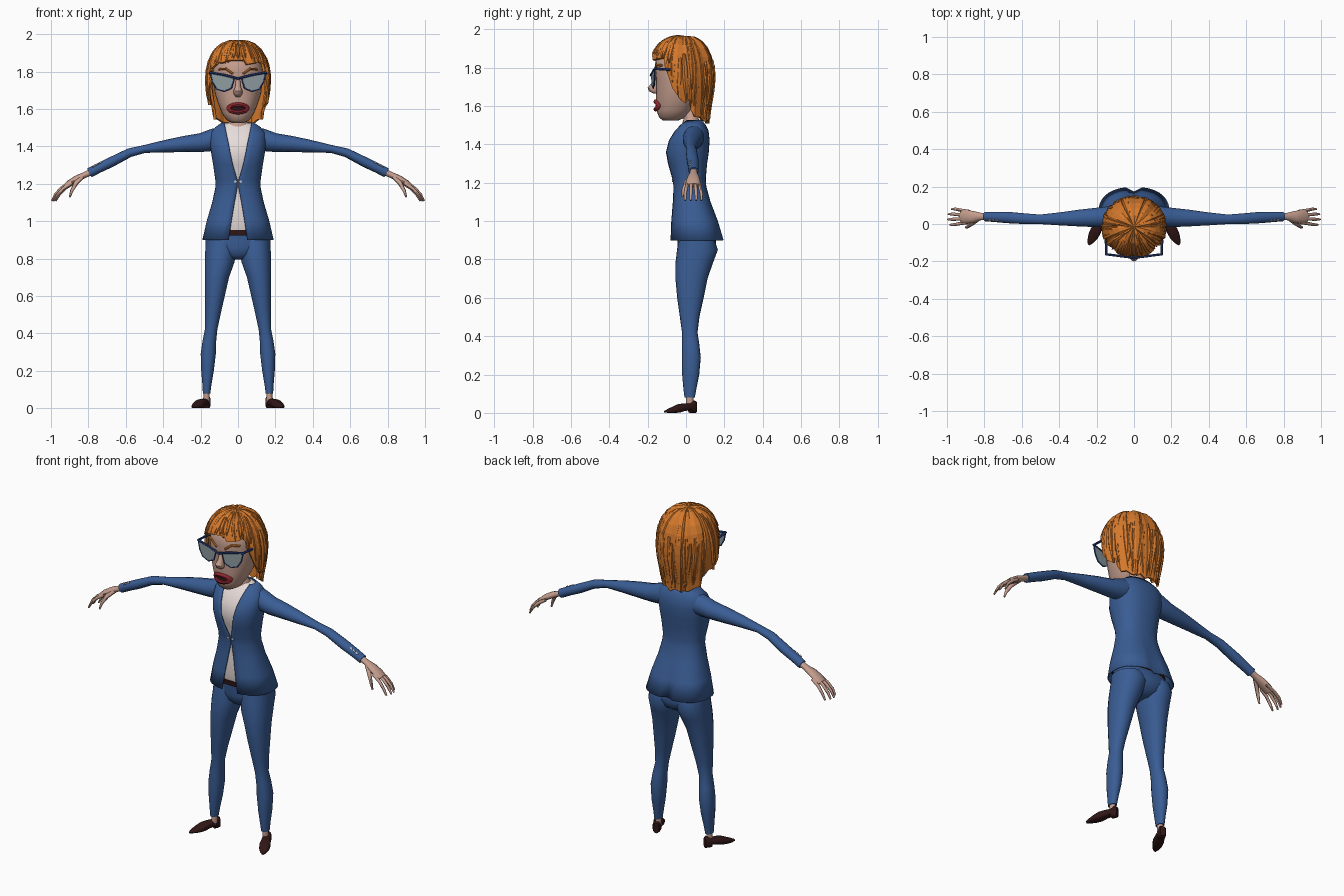
import bpy, bmesh, math, random
from mathutils import Vector as V

if "Cube" in bpy.data.objects:
    bpy.data.objects.remove(bpy.data.objects["Cube"])

random.seed(4)


def material(name, r, g, b):
    m = bpy.data.materials.new(name)
    m.diffuse_color = (r, g, b, 1)
    m.use_nodes = True
    m.node_tree.nodes["Principled BSDF"].inputs["Base Color"].default_value = m.diffuse_color
    return m


BLUE = material("suit_blue", .042, .11, .30)
ORANGE = material("hair_orange", .66, .19, .025)
SKIN = material("skin", .56, .34, .27)
SHIRT = material("shirt_cream", .85, .76, .74)
LENS = material("lens_grey", .27, .33, .35)
FRAME = material("frame_navy", .02, .05, .2)
LIP = material("lip_red", .27, .02, .028)
DARK = material("dark_brown", .03, .008, .008)
GREY = material("button_grey", .5, .52, .55)


def finish(name, bm, mat, mirror=False, smooth=True, thick=0):
    bmesh.ops.remove_doubles(bm, verts=bm.verts, dist=1e-5)
    bmesh.ops.recalc_face_normals(bm, faces=bm.faces)
    me = bpy.data.meshes.new(name)
    bm.to_mesh(me)
    bm.free()
    me.materials.append(mat)
    if smooth:
        me.shade_smooth()
        me.set_sharp_from_angle(angle=math.radians(45))
    ob = bpy.data.objects.new(name, me)
    bpy.context.collection.objects.link(ob)
    if thick:
        s = ob.modifiers.new("thickness", 'SOLIDIFY')
        s.thickness, s.offset = thick, 0
    if mirror:
        ob.modifiers.new("mirror", 'MIRROR').use_mirror_merge = False
    return ob


def oval(a, p):
    s, c = math.sin(a), math.cos(a)
    f = lambda k: math.copysign(abs(k) ** (2 / p), k)
    return f(s), f(c)


def skin_rows(bm, rows, closed=True, caps=True):
    vs = [[bm.verts.new(q) for q in r] for r in rows]
    n = len(vs[0])
    for a, b in zip(vs, vs[1:]):
        for j in range(n if closed else n - 1):
            k = (j + 1) % n
            bm.faces.new((a[j], a[k], b[k], b[j]))
    if caps:
        bm.faces.new(vs[0])
        bm.faces.new(vs[-1])


def loft(bm, frames, n=16, p=2):
    """Frames are (centre, half-axis u, half-axis v)."""
    rows = []
    for c, u, v in frames:
        o = [oval(2 * math.pi * j / n, p) for j in range(n)]
        rows.append([c + u * s + v * k for s, k in o])
    skin_rows(bm, rows)


def upright(name, rows, mat, n=20, p=2, mirror=False):
    """Rows are (z, half width, front y, back y, optional centre x)."""
    bm = bmesh.new()
    loft(bm, [(V((r[4] if len(r) > 4 else 0, (r[2] + r[3]) / 2, r[0])),
               V((r[1], 0, 0)), V((0, (r[2] - r[3]) / 2, 0))) for r in rows], n, p)
    return finish(name, bm, mat, mirror)


def limb(bm, rows, n=14):
    """Rows are (x, y, z, radius across y, radius across path)."""
    pts = [V(r[:3]) for r in rows]
    fr = []
    for i, r in enumerate(rows):
        t = pts[min(i + 1, len(pts) - 1)] - pts[max(i - 1, 0)]
        fr.append((pts[i], V((0, r[3], 0)), V((-t.z, 0, t.x)).normalized() * r[4]))
    loft(bm, fr, n)


# Jacket: open-fronted shell; last value is half the gap at the front
torso = [(.90, .188, -.08, .195, .05), (1.0, .165, -.075, .165, .035), (1.1, .135, -.066, .125, .018),
         (1.18, .118, -.062, .103, .003), (1.22, .118, -.068, .10, .003), (1.30, .130, -.092, .107, .027),
         (1.36, .140, -.104, .116, .04), (1.42, .148, -.09, .12, .051), (1.47, .145, -.06, .115, .062),
         (1.50, .12, -.034, .10, .068), (1.525, .085, -.012, .08, .073)]
bm = bmesh.new()
rows = []
for z, w, f, b, g in torso:
    a0 = math.asin((g / w) ** 1.2)
    row = []
    for j in range(33):
        x, y = oval(a0 + (2 * math.pi - 2 * a0) * j / 32, 2.4)
        vent = max(0, 1.1 - z) * .12 if j == 16 else 0
        row.append((x * w, (f + b) / 2 - y * (b - f) / 2 - vent, z))
    rows.append(row)
skin_rows(bm, rows, closed=False, caps=False)
finish("jacket", bm, BLUE, thick=.006)
upright("shirt", [(.945, .15, -.055, .13)] + [(z, w - .009, f + .009, b - .009) for z, w, f, b, g in torso[1:]],
        SHIRT, 32, 2.4)

# Sleeves, cuff buttons and front button
bm = bmesh.new()
limb(bm, [(.06, .045, 1.445, .05, .06), (.13, .04, 1.435, .056, .06), (.2, .035, 1.42, .053, .05),
          (.29, .032, 1.412, .046, .043), (.38, .028, 1.402, .037, .034), (.5, .025, 1.386, .026, .021),
          (.58, .028, 1.366, .029, .024), (.68, .035, 1.315, .031, .027), (.745, .038, 1.284, .028, .026),
          (.795, .04, 1.258, .026, .026)])
finish("sleeves", bm, BLUE, True)
bm = bmesh.new()
for i in range(3):
    c = V((.735 + i * .018, .022, 1.311 - i * .0088))
    loft(bm, [(c + V((0, k, -k)), V((.007, 0, -.0035)), V((0, .004, .004))) for k in (.004, -.004)], 8)
finish("cuff_buttons", bm, GREY, True)
bm = bmesh.new()
for x in (-.014, .014):
    loft(bm, [(V((x, y, 1.212)), V((.008, 0, 0)), V((0, 0, .007))) for y in (-.064, -.074)], 10)
finish("front_buttons", bm, GREY)

# Hands: palm, four fingers and thumb
bm = bmesh.new()
limb(bm, [(.78, .04, 1.265, .019, .018), (.82, .04, 1.247, .02, .016), (.86, .038, 1.228, .032, .018),
          (.90, .038, 1.205, .036, .016), (.925, .038, 1.187, .032, .012)], 12)
for y, dx, spread in ((.008, -.012, -.012), (.028, 0, -.003), (.048, -.003, .005), (.067, -.02, .013)):
    limb(bm, [(.90 + dx, y, 1.205, .009, .010), (.945 + dx, y + spread * .5, 1.176, .009, .009),
              (.976 + dx, y + spread, 1.143, .008, .008), (.995 + dx, y + spread, 1.108, .005, .005)], 8)
limb(bm, [(.83, .028, 1.24, .012, .013), (.865, .002, 1.205, .012, .012),
          (.888, -.014, 1.165, .009, .009), (.90, -.018, 1.128, .005, .005)], 8)
finish("hands", bm, SKIN, True)

# Trousers and belt
upright("trouser_hips", [(.795, .04, -.01, .10), (.82, .10, -.035, .14), (.86, .155, -.045, .158),
                         (.90, .17, -.043, .155), (.93, .162, -.048, .14)], BLUE, 24, 2.3)
upright("trouser_legs", [(.90, .085, -.04, .15, .089), (.85, .085, -.047, .166, .091), (.78, .08, -.055, .14, .098),
                         (.70, .0655, -.055, .112, .1125), (.60, .0535, -.046, .092, .1235),
                         (.50, .042, -.032, .07, .135), (.42, .034, -.021, .06, .144),
                         (.36, .037, -.021, .069, .153), (.29, .041, -.022, .077, .159),
                         (.20, .034, -.02, .069, .163), (.13, .025, -.014, .055, .166),
                         (.08, .02, -.008, .046, .168)], BLUE, 18, 2.2, True)
upright("belt", [(.924, .165, -.059, .14), (.952, .163, -.061, .14)], DARK, 24, 2.3)

# Ankles and shoes; shoe rows are (distance, half width, bottom, top)
upright("ankles", [(.03, .016, .0, .04, .168), (.095, .016, .0, .038, .168)], SKIN, 12, 2, True)
bm = bmesh.new()
d = V((.447, -.894, 0))
side = V((.894, .447, 0))
loft(bm, [(V((.16, .052, (b + t) / 2)) + d * s, side * w, V((0, 0, (t - b) / 2)))
          for s, w, b, t in ((0, .014, 0, .06), (.012, .022, 0, .066), (.035, .024, .0, .052),
                             (.038, .024, .014, .05), (.07, .026, .009, .05), (.1, .03, .001, .046),
                             (.13, .028, 0, .033), (.16, .019, 0, .021), (.183, .006, .002, .011))], 14, 3)
finish("shoes", bm, DARK, True)

# Head, neck and nose
upright("head", [(1.525, .032, -.12, -.04), (1.54, .06, -.14, -.005), (1.575, .085, -.153, .03),
                 (1.63, .107, -.155, .07), (1.68, .123, -.157, .09), (1.74, .132, -.157, .11),
                 (1.80, .135, -.163, .12), (1.86, .125, -.157, .115), (1.91, .09, -.11, .08),
                 (1.93, .03, -.05, .02)], SKIN, 24, 2.15)
upright("neck", [(1.46, .07, -.03, .09), (1.515, .065, -.018, .078), (1.535, .045, -.012, .065),
                 (1.61, .043, -.015, .065)], SKIN)
upright("nose", [(1.765, .011, -.165, -.14), (1.72, .015, -.18, -.14), (1.695, .024, -.2, -.14),
                 (1.677, .022, -.193, -.14), (1.665, .012, -.168, -.14)], SKIN, 12)

# Mouth: curved lip ring around a dark opening
bm = bmesh.new()
rows = []
for i in range(25):
    a = 2 * math.pi * i / 24
    x, z = math.cos(a), math.sin(a)
    row = []
    for j in range(8):
        b = 2 * math.pi * j / 8
        px, pz = x * (.05 + .012 * math.cos(b)), z * (.02 + .012 * math.cos(b))
        row.append((px, -.158 + 6 * px * px - .012 * math.sin(b), 1.603 + pz))
    rows.append(row)
skin_rows(bm, rows, caps=False)
finish("lips", bm, LIP)
bm = bmesh.new()
skin_rows(bm, [[(x, -.159 + 6 * x * x, 1.603 + k * .02 * math.sqrt(max(0, 1 - (x / .05) ** 2)))
                for x in [-.05 + .01 * i for i in range(11)]] for k in (-1, 1)], False, False)
finish("mouth_opening", bm, DARK)

# Glasses: lenses, frames, bridge and temples
outline = [(.02, 1.768), (.08, 1.783), (.148, 1.795), (.137, 1.745), (.115, 1.708), (.075, 1.694), (.035, 1.712)]
shape = [(x, -.181 + .13 * x, z) for x, z in outline]
bm = bmesh.new()
bm.faces.new([bm.verts.new(q) for q in shape])
finish("lenses", bm, LENS, True, False, .004)


def rod(name, paths, r, mat):
    bm = bmesh.new()
    for pts in paths:
        for p, q in zip(pts, pts[1:]):
            p, q = V(p), V(q)
            t = (q - p).normalized()
            u = t.orthogonal().normalized()
            loft(bm, [(p - t * r * .5, u * r, t.cross(u) * r), (q + t * r * .5, u * r, t.cross(u) * r)], 6)
    return finish(name, bm, mat, True)


rod("glasses_rims", [shape + shape[:1]], .004, FRAME)
rod("glasses_brow_bar", [shape[:3], [(0, -.183, 1.762), shape[0]]], .0065, FRAME)
rod("glasses_temples", [[shape[2], (.15, -.09, 1.79), (.142, -.01, 1.785)]], .007, FRAME)
rod("eyebrows", [[(.03, -.163, 1.79), (.065, -.153, 1.815), (.1, -.127, 1.812)]], .006, ORANGE)

# Hair: jagged cap with a hairline that drops from fringe to nape
hairline = [(0, 1.855), (45, 1.845), (66, 1.80), (78, 1.65), (92, 1.62), (102, 1.65), (116, 1.56),
            (140, 1.53), (180, 1.515)]


def hair_end(a):
    g = abs((math.degrees(a) + 180) % 360 - 180)
    for (a1, z1), (a2, z2) in zip(hairline, hairline[1:]):
        if g <= a2:
            z = z1 + (z2 - z1) * (g - a1) / (a2 - a1)
            break
    return math.acos((z - 1.76) / .2) if z > 1.76 else math.pi / 2 + (1.76 - z) / .17


def hair_point(a, s, k=1.0):
    if s < math.pi / 2:
        r, z = math.sin(s) ** .75, 1.76 + .2 * math.cos(s)
    else:
        e = s - math.pi / 2
        r, z = 1 - .11 * e + .02 * math.sin(e * 4), 1.76 - .17 * e
    front = math.cos(a) > 0
    return V((math.sin(a) * .163 * r * k, -.015 - math.cos(a) * (.172 if front else .156) * r * k,
              z + (k - 1) * .12 * max(0, math.cos(s))))


bm = bmesh.new()
cols = []
for j in range(48):
    a = 2 * math.pi * j / 48
    end = hair_end(a) + random.uniform(-.08, .08)
    k = 1 + (.025 if j % 3 else -.02) + random.uniform(-.015, .015)
    cols.append([hair_point(a + .1 * math.sin(2 * i / 11 + j), end * i / 11, k if i else 1) for i in range(12)])
skin_rows(bm, cols + cols[:1], False, False)
finish("hair_cap", bm, ORANGE, smooth=False, thick=.014)

# Overlapping pointed locks lying on the cap
bm = bmesh.new()
for j in range(44):
    a = 2 * math.pi * (j + random.uniform(-.3, .3)) / 44
    end = hair_end(a) * random.uniform(.9, 1.03)
    start = end * random.uniform(.12, .5)
    sweep = random.uniform(-.2, .2) if math.cos(a) < .2 else random.uniform(.0, .12)
    rows = []
    for i in range(7):
        t = i / 6
        w = .13 * math.sin(math.pi * (.12 + .88 * t)) ** .7 if i < 6 else .012
        s, c = start + (end - start) * t, a + sweep * t
        rows.append([hair_point(c - w, s, 1.0), hair_point(c - w * .2, s, 1.085),
                     hair_point(c + w * .5, s, 1.065), hair_point(c + w, s, 1.0)])
    skin_rows(bm, rows)
finish("hair_locks", bm, ORANGE, smooth=False)
